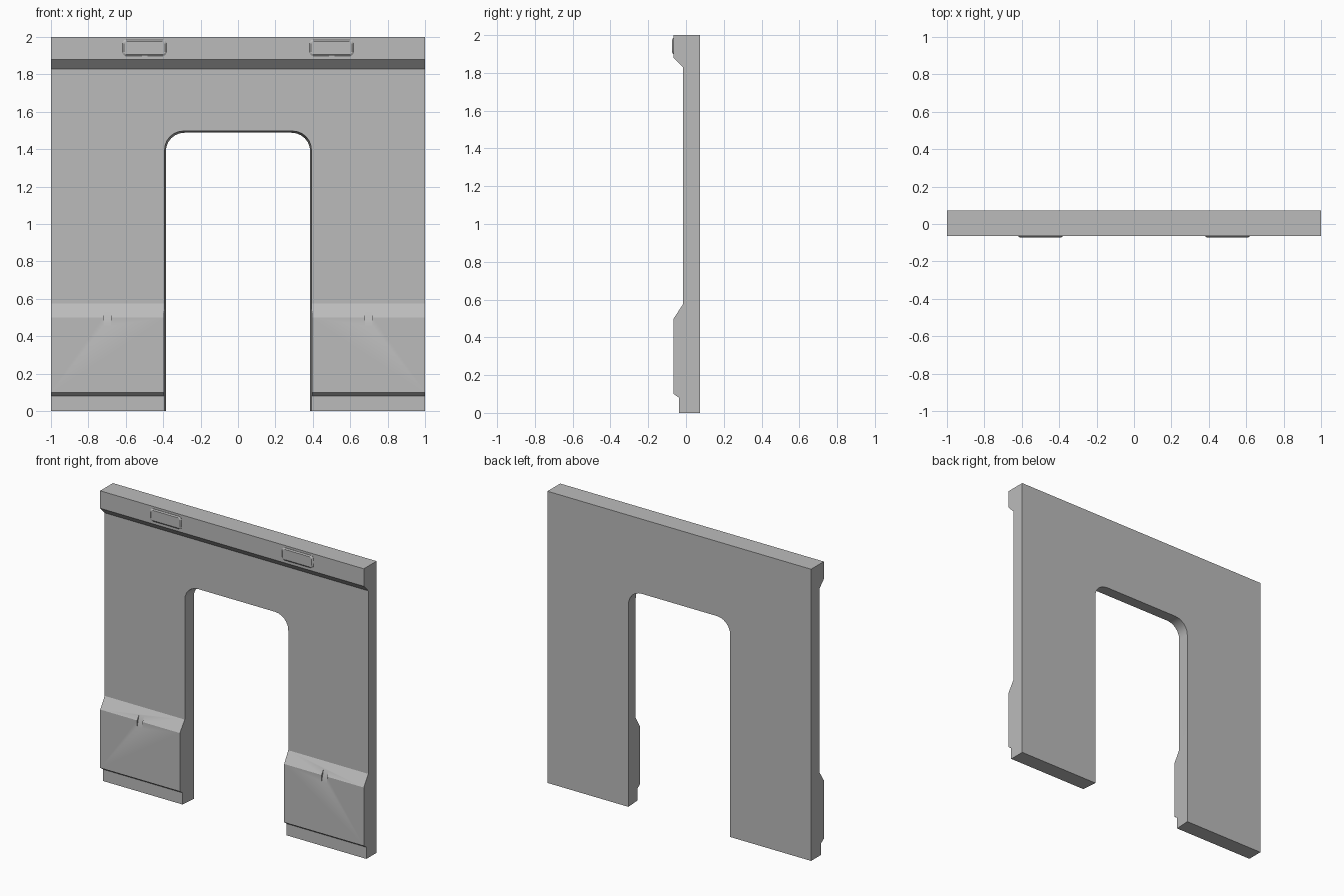
import bpy, bmesh, math

cube = bpy.data.objects.get("Cube")
if cube:
    bpy.data.objects.remove(cube, do_unlink=True)

grey = bpy.data.materials.new("panel grey")
grey.use_nodes = True
grey.diffuse_color = (0.5, 0.5, 0.5, 1)
grey.node_tree.nodes["Principled BSDF"].inputs["Base Color"].default_value = (0.5, 0.5, 0.5, 1)


def loft(name, loops):
    """Closed solid skinned through matching loops of points."""
    bm = bmesh.new()
    rings = [[bm.verts.new(p) for p in loop] for loop in loops]
    n = len(rings[0])
    for a, b in zip(rings, rings[1:]):
        for i in range(n):
            j = (i + 1) % n
            bm.faces.new((a[i], a[j], b[j], b[i]))
    bm.faces.new(rings[0])
    bm.faces.new(rings[-1])
    bmesh.ops.recalc_face_normals(bm, faces=bm.faces)
    mesh = bpy.data.meshes.new(name)
    bm.to_mesh(mesh)
    bm.free()
    mesh.materials.append(grey)
    obj = bpy.data.objects.new(name, mesh)
    bpy.context.collection.objects.link(obj)
    return obj


def arc(cx, cz, r, start, steps):
    """Quarter circle of (x, z) points, anticlockwise from start degrees."""
    angles = [math.radians(start + 90 * i / steps) for i in range(steps + 1)]
    return [(cx + r * math.cos(a), cz + r * math.sin(a)) for a in angles]


def cut(target, cutter):
    mod = target.modifiers.new("cut", "BOOLEAN")
    mod.object = cutter
    mod.operation = "DIFFERENCE"
    mod.solver = "EXACT"
    cutter.hide_render = True
    cutter.hide_set(True)


BACK, FRONT = 0.073, -0.065

# Wall panel: side profile (y, z) swept across the width
profile = [(BACK, 0), (BACK, 2), (FRONT, 2), (FRONT, 1.88), (-0.016, 1.83),
           (-0.016, 0.575), (FRONT, 0.5), (FRONT, 0.1), (-0.037, 0.08), (-0.037, 0)]
wall = loft("wall_panel", [[(x, y, z) for y, z in profile] for x in (-1, 1)])


# Doorway with rounded top corners, slightly narrower at the back
def door_loop(y):
    t = (y - FRONT) / (BACK - FRONT)
    w, top, r = 0.396 - 0.01 * t, 1.502 - 0.014 * t, 0.1
    pts = [(-w, -0.1), (w, -0.1)]
    pts += arc(w - r, top - r, r, 0, 6) + arc(r - w, top - r, r, 90, 6)
    return [(x, y, z) for x, z in pts]


cut(wall, loft("doorway_cutter", [door_loop(-0.2), door_loop(0.2)]))

# Small ramped notches in the lower ledges
ramp = [(FRONT - 0.02, 0.38), (-0.04, 0.548), (FRONT - 0.02, 0.7)]
for side, sx in (("left", 1), ("right", -1)):
    xs = (sx * 0.7 - 0.02, sx * 0.7 + 0.02)
    cut(wall, loft(side + "_notch_cutter", [[(x, y, z) for y, z in ramp] for x in xs]))


# Raised rounded plates on the top band
def plate_loop(cx, inset, y):
    w, h, r = 0.118 - inset, 0.043 - inset, 0.018 - inset * 0.5
    pts = []
    for i, (a, b) in enumerate(((1, 1), (-1, 1), (-1, -1), (1, -1))):
        pts += arc(cx + a * (w - r), 1.942 + b * (h - r), r, 90 * i, 3)
    return [(x, y, z) for x, z in pts]


plates = [loft(side + "_top_plate", [plate_loop(cx, 0, FRONT + 0.005),
                                     plate_loop(cx, 0, FRONT - 0.002),
                                     plate_loop(cx, 0.008, -BACK)])
          for side, cx in (("left", 0.5), ("right", -0.5))]

# Smooth the rounded corners, keep the other edges sharp
for obj in [wall] + plates:
    bpy.ops.object.select_all(action="DESELECT")
    obj.select_set(True)
    bpy.context.view_layer.objects.active = obj
    if obj is wall:
        for mod in list(obj.modifiers):
            bpy.ops.object.modifier_apply(modifier=mod.name)
    bpy.ops.object.shade_smooth_by_angle(angle=math.radians(25))

# The cutters are no longer needed
for obj in list(bpy.data.objects):
    if obj.name.endswith("_cutter"):
        bpy.data.objects.remove(obj, do_unlink=True)
